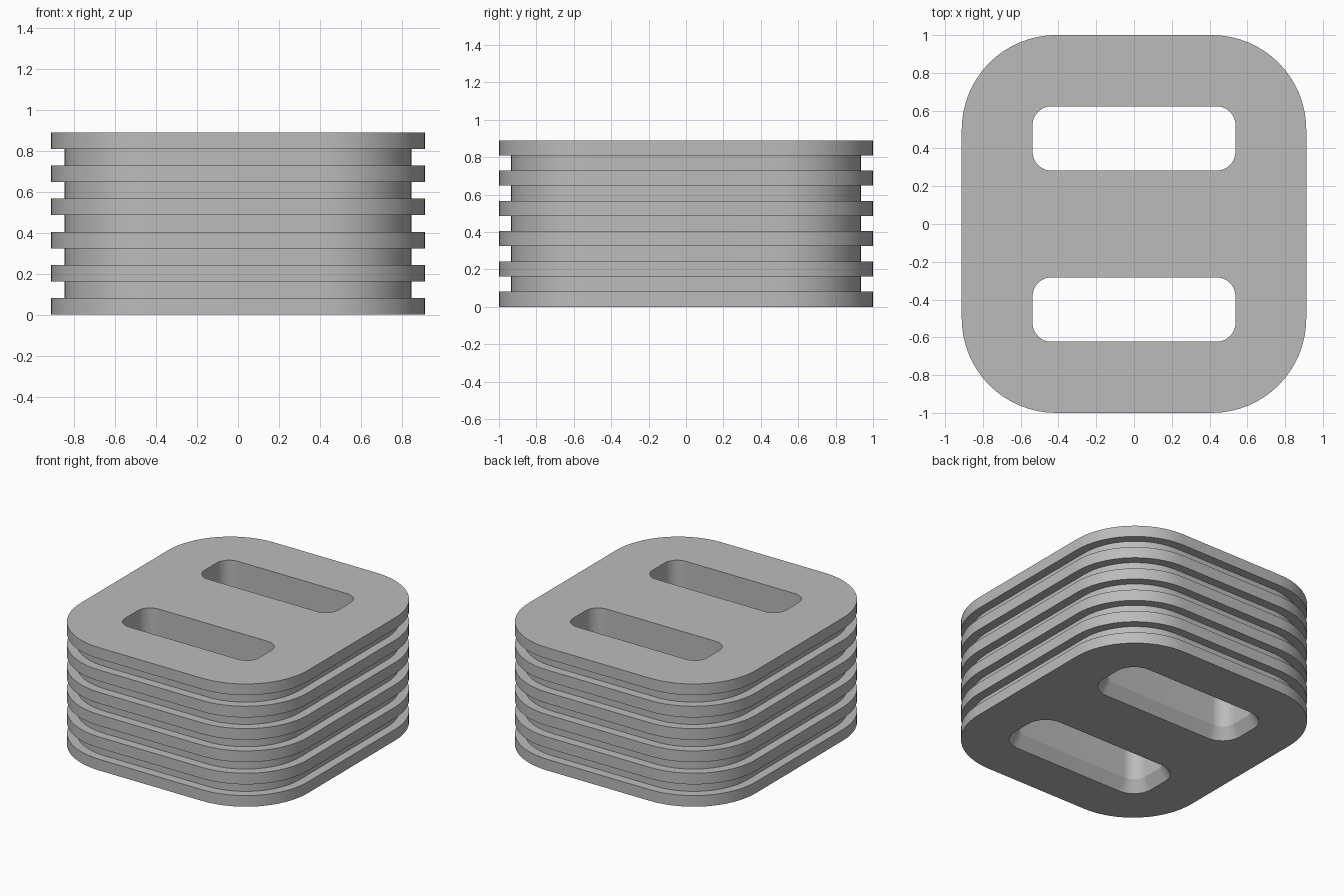
import bpy
import bmesh
from math import sin, cos, pi, radians

if "Cube" in bpy.data.objects:
    bpy.data.objects.remove(bpy.data.objects["Cube"], do_unlink=True)

HALF_X, HALF_Y, CORNER = 0.912, 1.0, 0.5
HEIGHT, LAYERS, GROOVE = 0.89, 11, 0.065
SLOT_X, SLOT_Y, SLOT_CORNER, SLOT_OFFSET = 0.537, 0.17, 0.1, 0.453
CHAMFER, CHAMFER_DEPTH = 0.05, 0.08

grey = bpy.data.materials.new("plain grey")
grey.use_nodes = True
grey.diffuse_color = (0.5, 0.5, 0.5, 1)
grey.node_tree.nodes["Principled BSDF"].inputs["Base Color"].default_value = grey.diffuse_color


def rounded_ring(bm, hx, hy, radius, z, cy=0, steps=16):
    """Vertices of a rounded rectangle, anticlockwise."""
    ring = []
    for corner, (sx, sy) in enumerate([(1, 1), (-1, 1), (-1, -1), (1, -1)]):
        for i in range(steps + 1):
            a = (corner + i / steps) * pi / 2
            ring.append(bm.verts.new((sx * (hx - radius) + radius * cos(a),
                                      cy + sy * (hy - radius) + radius * sin(a), z)))
    return ring


def loft(name, sections, cy=0):
    """Closed solid through (half x, half y, corner radius, z) sections."""
    bm = bmesh.new()
    rings = [rounded_ring(bm, *s, cy=cy) for s in sections]
    for low, high in zip(rings, rings[1:]):
        for i in range(len(low)):
            j = (i + 1) % len(low)
            bm.faces.new((low[i], low[j], high[j], high[i]))
    bm.faces.new(rings[0][::-1])
    bm.faces.new(rings[-1])
    mesh = bpy.data.meshes.new(name)
    bm.to_mesh(mesh)
    bm.free()
    mesh.materials.append(grey)
    obj = bpy.data.objects.new(name, mesh)
    bpy.context.collection.objects.link(obj)
    return obj


# Block of stacked plates with grooves between them
sections = []
for layer in range(LAYERS):
    inset = GROOVE if layer % 2 else 0
    for z in (layer, layer + 1):
        sections.append((HALF_X - inset, HALF_Y - inset, CORNER - inset, z * HEIGHT / LAYERS))
block = loft("grooved_block", sections)

# Two through slots, flared at the underside
for side in (-1, 1):
    flare = [(SLOT_X + g, SLOT_Y + g, SLOT_CORNER + g, z) for g, z in
             ((CHAMFER, -0.1), (CHAMFER, 0), (0, CHAMFER_DEPTH), (0, HEIGHT + 0.1))]
    cutter = loft("slot_cutter", flare, cy=side * SLOT_OFFSET)
    cutter.hide_render = True
    cut = block.modifiers.new("slot", "BOOLEAN")
    cut.operation, cut.solver, cut.object = "DIFFERENCE", "EXACT", cutter
    bpy.context.view_layer.objects.active = block
    bpy.ops.object.modifier_apply(modifier=cut.name)
    bpy.data.objects.remove(cutter, do_unlink=True)

# Smooth corners, sharp plate edges
bpy.ops.object.select_all(action="DESELECT")
block.select_set(True)
bpy.context.view_layer.objects.active = block
bpy.ops.object.shade_smooth_by_angle(angle=radians(25))
